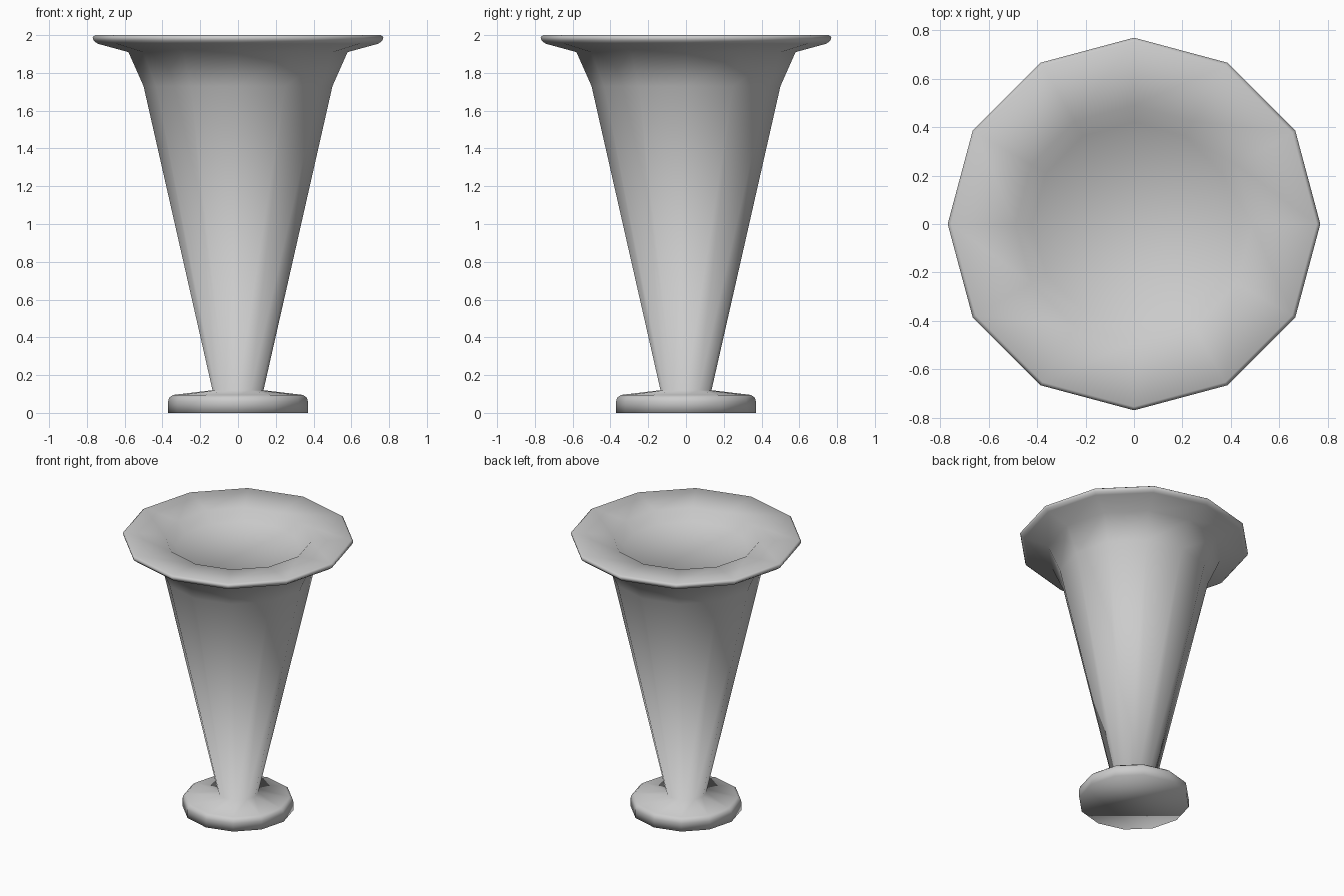
import bpy, bmesh, math

if "Cube" in bpy.data.objects:
    bpy.data.objects.remove(bpy.data.objects["Cube"])

SIDES = 12


def lathe(name, profile):
    """Spin an (r, z) profile around z, capping both ends with a flat polygon."""
    bm = bmesh.new()
    rings = []
    for r, z in profile:
        rings.append([bm.verts.new((r * math.cos(2 * math.pi * i / SIDES),
                                    r * math.sin(2 * math.pi * i / SIDES), z))
                      for i in range(SIDES)])
    for a, b in zip(rings, rings[1:]):
        for i in range(SIDES):
            j = (i + 1) % SIDES
            bm.faces.new((a[i], a[j], b[j], b[i]))
    bm.faces.new(rings[0][::-1])
    bm.faces.new(rings[-1])
    bmesh.ops.recalc_face_normals(bm, faces=bm.faces)
    for f in bm.faces:
        f.smooth = True
    mesh = bpy.data.meshes.new(name)
    bm.to_mesh(mesh)
    bm.free()
    obj = bpy.data.objects.new(name, mesh)
    bpy.context.collection.objects.link(obj)
    return obj


# Foot disc with rounded upper edge
foot = [(0.37, 0.0), (0.37, 0.06), (0.365, 0.08), (0.345, 0.095)]
# Tapered body widening into the flare
body = [(0.135, 0.12), (0.50, 1.73), (0.58, 1.91)]
# Wide rim with a thin rounded edge
rim = [(0.745, 1.955), (0.765, 1.972), (0.77, 1.99), (0.755, 2.0)]
# Shallow dished top
dish = [(0.49, 1.98), (0.42, 1.91)]

lathe("flared_vase", foot + body + rim + dish)
